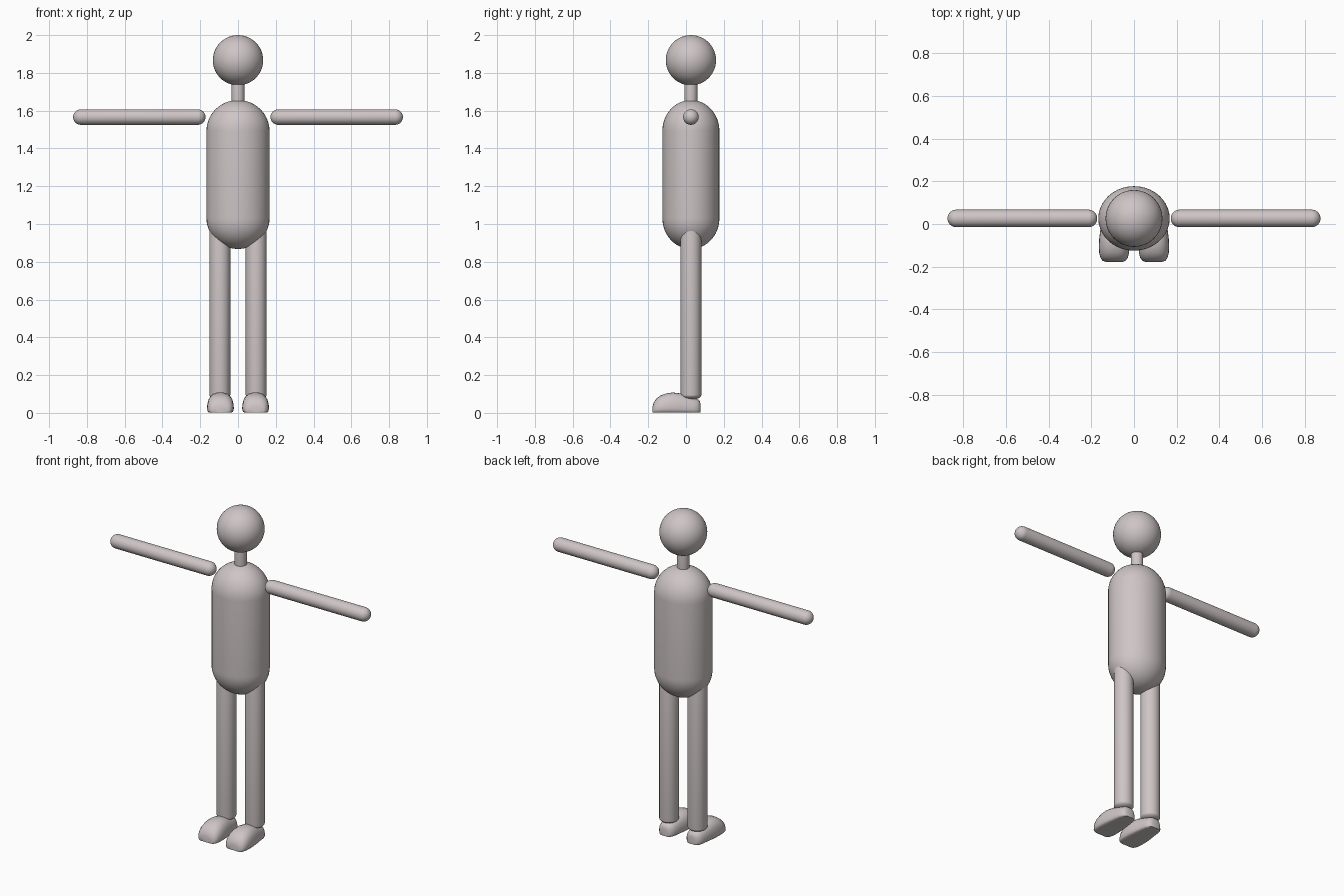
import bpy, bmesh, math
from mathutils import Vector

cube = bpy.data.objects.get("Cube")
if cube:
    bpy.data.objects.remove(cube, do_unlink=True)

COLOUR = (0.62, 0.56, 0.56, 1.0)
mat = bpy.data.materials.new("pale_pinkish_grey")
mat.use_nodes = True
mat.diffuse_color = COLOUR
mat.node_tree.nodes["Principled BSDF"].inputs["Base Color"].default_value = COLOUR

CENTRE_Y = 0.026


def loft(name, rings, sharp=180):
    """Skin a list of closed rings and cap both ends."""
    bm = bmesh.new()
    loops = [[bm.verts.new(p) for p in ring] for ring in rings]
    for a, b in zip(loops, loops[1:]):
        for i in range(len(a)):
            j = (i + 1) % len(a)
            bm.faces.new((a[i], a[j], b[j], b[i]))
    bm.faces.new(loops[0])
    bm.faces.new(loops[-1])
    bmesh.ops.recalc_face_normals(bm, faces=bm.faces)
    mesh = bpy.data.meshes.new(name)
    bm.to_mesh(mesh)
    bm.free()
    obj = bpy.data.objects.new(name, mesh)
    bpy.context.collection.objects.link(obj)
    mesh.materials.append(mat)
    bpy.ops.object.select_all(action='DESELECT')
    bpy.context.view_layer.objects.active = obj
    obj.select_set(True)
    bpy.ops.object.shade_smooth_by_angle(angle=math.radians(sharp))
    return obj


def capsule(name, start, end, rx, ry, cap_low, cap_high, along_x=False):
    """Rounded rod between two tips; caps are elliptical domes."""
    start, end = Vector(start), Vector(end)
    length = (end - start).length
    segments, steps = 40, 12
    rings = []
    levels = []
    for k in range(steps + 1):
        t = math.radians(2 + 88 * k / steps)
        levels.append((cap_low * (1 - math.cos(t)), math.sin(t)))
    for k in range(steps, -1, -1):
        t = math.radians(2 + 88 * k / steps)
        levels.append((length - cap_high * (1 - math.cos(t)), math.sin(t)))
    for h, s in levels:
        ring = []
        for i in range(segments):
            a = math.tau * i / segments
            u, v = rx * s * math.cos(a), ry * s * math.sin(a)
            ring.append(start + (Vector((h, v, u)) if along_x else Vector((u, v, h))))
        rings.append(ring)
    return loft(name, rings)


# Head
bpy.ops.mesh.primitive_uv_sphere_add(segments=48, ring_count=24, radius=0.133,
                                     location=(0, CENTRE_Y, 1.867))
head = bpy.context.object
head.name = "head"
head.data.materials.append(mat)
bpy.ops.object.shade_smooth()

# Neck and torso
capsule("neck", (0, CENTRE_Y, 1.58), (0, CENTRE_Y, 1.78), 0.034, 0.034, 0.02, 0.02)
capsule("torso", (0, CENTRE_Y, 0.868), (0, CENTRE_Y, 1.656), 0.167, 0.151, 0.163, 0.163)

# Half outline of a foot section: flat sole, domed top
HALF = [(0.0, 0), (0.5, 0), (0.86, 0), (0.95, 0.06), (1, 0.2), (0.98, 0.42), (0.9, 0.65),
        (0.74, 0.83), (0.52, 0.94), (0.27, 0.99)]
SECTION = HALF + [(0, 1)] + [(-x, z) for x, z in reversed(HALF[1:])]

# Foot stations from toe to heel: y, half width, height
STATIONS = [(-0.177, 0.040, 0.032), (-0.172, 0.054, 0.050), (-0.158, 0.064, 0.073),
            (-0.135, 0.070, 0.090), (-0.105, 0.071, 0.101), (-0.07, 0.070, 0.106),
            (-0.03, 0.065, 0.101), (0.01, 0.058, 0.088), (0.04, 0.054, 0.077),
            (0.06, 0.047, 0.071), (0.072, 0.036, 0.063), (0.077, 0.024, 0.045)]

for side, s in (("left", 1), ("right", -1)):
    # Arm
    x0 = 0.172 if s > 0 else -0.873
    capsule(side + "_arm", (x0, CENTRE_Y, 1.566), (x0 + 0.701, CENTRE_Y, 1.566),
            0.041, 0.041, 0.041, 0.041, along_x=True)
    # Leg
    x = 0.096 * s
    capsule(side + "_leg", (x, CENTRE_Y, 0.07), (x, CENTRE_Y, 1.02),
            0.055, 0.055, 0.025, 0.025)
    # Foot
    loft(side + "_foot",
         [[(0.093 * s + w * u, y, 0.002 + h * v) for u, v in SECTION]
          for y, w, h in STATIONS], sharp=50)
